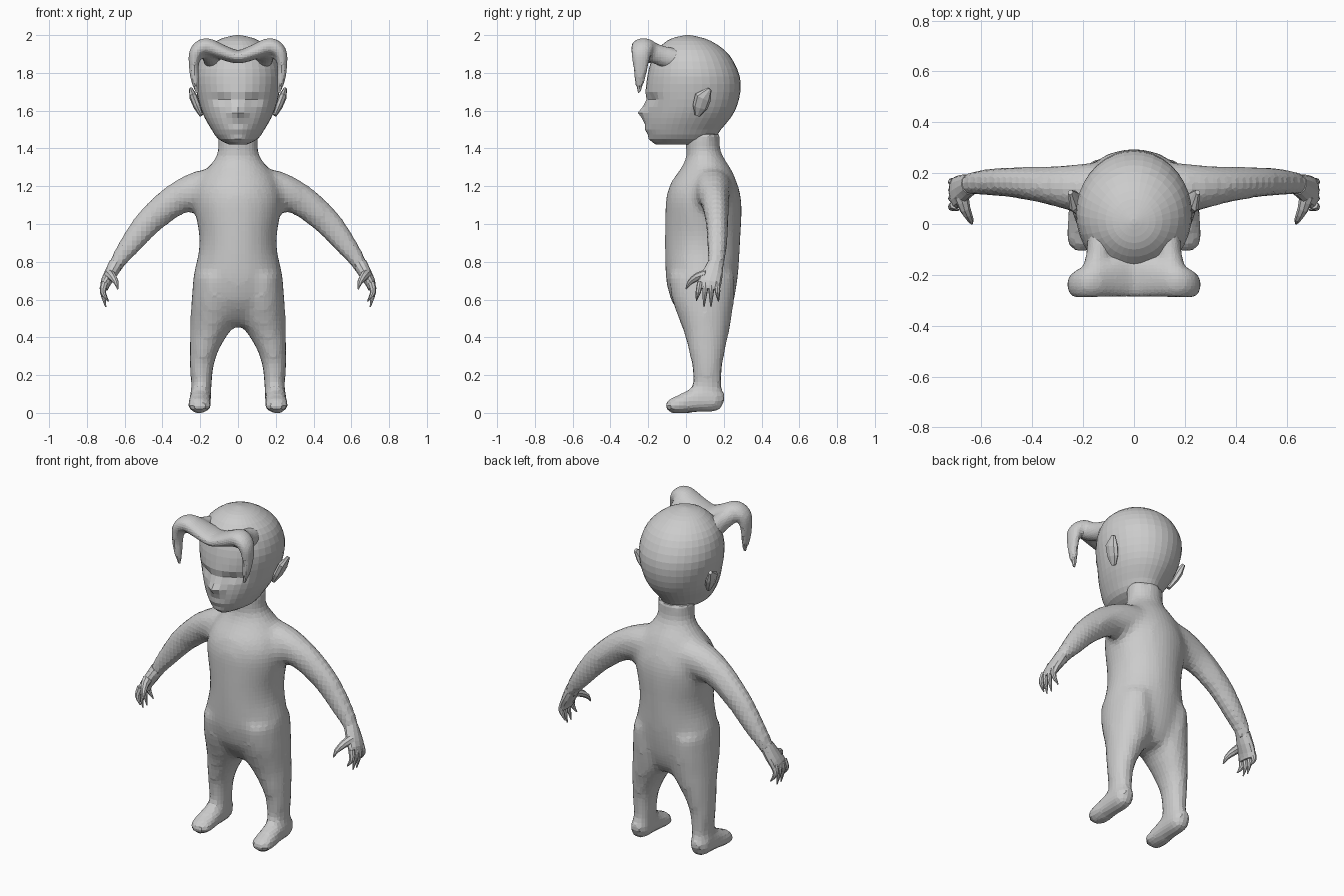
import bpy, bmesh, math
from mathutils import Vector


def spline(pts, steps):
    """Catmull-Rom through rows of (x, y, z, ra, rb)."""
    out = []
    for i in range(len(pts) - 1):
        p = [pts[max(i - 1, 0)], pts[i], pts[i + 1], pts[min(i + 2, len(pts) - 1)]]
        for s in range(steps):
            t = s / steps
            out.append([0.5 * (2 * b + (c - a) * t + (2 * a - 5 * b + 4 * c - d) * t * t
                               + (3 * b - a - 3 * c + d) * t ** 3) for a, b, c, d in zip(*p)])
    return out + [list(pts[-1])]


def tube(bm, pts, sides=16, steps=2, axis=(0, 1, 0), tangent=None, flip=False):
    """Loft ellipses along a path; ra lies along axis, rb across it."""
    if flip:
        pts = [(-p[0], *p[1:]) for p in pts]
    rows = spline(pts, steps)
    rings = []
    for i, r in enumerate(rows):
        a, b = rows[max(i - 1, 0)], rows[min(i + 1, len(rows) - 1)]
        t = Vector(tangent) if tangent else (Vector(b[:3]) - Vector(a[:3])).normalized()
        u = Vector(axis)
        u = (u - t * u.dot(t)).normalized()
        v = t.cross(u)
        ra, rb = max(r[3], 0.003), max(r[4], 0.003)
        rings.append([bm.verts.new(Vector(r[:3]) + u * ra * math.cos(k * math.tau / sides)
                                   + v * rb * math.sin(k * math.tau / sides)) for k in range(sides)])
    for a, b in zip(rings, rings[1:]):
        for k in range(sides):
            n = (k + 1) % sides
            bm.faces.new((a[k], a[n], b[n], b[k]))
    bm.faces.new(rings[0])
    bm.faces.new(rings[-1])


def stack(rows, xc=0.0):
    """Rows (z, half width, y front, y back) to loft rows."""
    return [(xc, (f + b) / 2, z, (b - f) / 2, w) for z, w, f, b in rows]


def finish(bm, name, voxel=0, smooth=0):
    bmesh.ops.recalc_face_normals(bm, faces=bm.faces[:])
    me = bpy.data.meshes.new(name)
    bm.to_mesh(me)
    bm.free()
    ob = bpy.data.objects.new(name, me)
    bpy.context.collection.objects.link(ob)
    if voxel:
        m = ob.modifiers.new("fuse", 'REMESH')
        m.mode = 'VOXEL'
        m.voxel_size = voxel
        s = ob.modifiers.new("soften", 'SMOOTH')
        s.factor, s.iterations = 0.5, smooth
    return ob


UP = (0, 0, 1)

# Body: torso, legs, feet and arms fused into one skin
bm = bmesh.new()
tube(bm, stack([
    (0.46, 0.06, 0.03, 0.19), (0.52, 0.17, -0.03, 0.23), (0.60, 0.235, -0.08, 0.255),
    (0.70, 0.24, -0.105, 0.272), (0.78, 0.225, -0.11, 0.28), (0.86, 0.207, -0.112, 0.285),
    (0.95, 0.207, -0.112, 0.29), (1.05, 0.225, -0.11, 0.295), (1.14, 0.235, -0.105, 0.292),
    (1.22, 0.21, -0.08, 0.27), (1.29, 0.165, -0.03, 0.24), (1.35, 0.12, 0.0, 0.20),
    (1.40, 0.105, 0.0, 0.18), (1.48, 0.11, 0.0, 0.18)]), 28, 2, tangent=UP)

leg = [(0.72, 0.02, 0.235, -0.09, 0.26), (0.60, 0.0, 0.247, -0.075, 0.255),
       (0.50, 0.005, 0.252, -0.04, 0.242), (0.42, 0.05, 0.254, -0.01, 0.228),
       (0.34, 0.098, 0.256, 0.01, 0.21), (0.25, 0.128, 0.256, 0.03, 0.195),
       (0.16, 0.137, 0.25, 0.035, 0.19), (0.06, 0.142, 0.25, 0.04, 0.195)]
leg = [((i + o) / 2, (f + b) / 2, z, (b - f) / 2, (o - i) / 2) for z, i, o, f, b in leg]
foot = [(0.20, 0.20, 0.055, 0.035, 0.04), (0.20, 0.165, 0.065, 0.055, 0.065),
        (0.20, 0.09, 0.075, 0.058, 0.075), (0.202, 0.02, 0.06, 0.06, 0.062),
        (0.205, -0.05, 0.042, 0.066, 0.046), (0.205, -0.09, 0.037, 0.055, 0.038),
        (0.205, -0.108, 0.037, 0.03, 0.022)]
arm = [(0.06, 0.14, 1.20, 0.11, 0.10), (0.20, 0.14, 1.18, 0.10, 0.105),
       (0.32, 0.15, 1.135, 0.078, 0.087), (0.42, 0.16, 1.06, 0.066, 0.08),
       (0.50, 0.165, 0.98, 0.06, 0.072), (0.57, 0.165, 0.89, 0.056, 0.06),
       (0.63, 0.16, 0.81, 0.048, 0.046), (0.66, 0.15, 0.75, 0.045, 0.036)]
for flip in (False, True):
    tube(bm, leg, 20, 2, tangent=UP, flip=flip)
    tube(bm, foot, 16, 2, axis=(1, 0, 0), flip=flip)
    tube(bm, arm, 16, 2, flip=flip)
finish(bm, "body", 0.025, 4)

# Hands: flat palm, four hooked fingers and a thumb
for side, flip in (("left", False), ("right", True)):
    bm = bmesh.new()
    tube(bm, [(0.645, 0.155, 0.79, 0.042, 0.038), (0.675, 0.14, 0.735, 0.055, 0.034),
              (0.70, 0.125, 0.69, 0.062, 0.028), (0.708, 0.12, 0.655, 0.058, 0.02)], 12, 2, flip=flip)
    for y, ty, tx, tz in ((0.075, 0.055, 0.69, 0.595), (0.105, 0.095, 0.70, 0.56),
                          (0.135, 0.132, 0.70, 0.56), (0.163, 0.172, 0.685, 0.59)):
        tube(bm, [(0.705, y, 0.69, 0.016, 0.02), (0.715, (y + ty) / 2, 0.64, 0.014, 0.016),
                  (tx, ty, tz, 0.003, 0.003)], 8, 3, flip=flip)
    tube(bm, [(0.68, 0.11, 0.735, 0.03, 0.025), (0.665, 0.06, 0.72, 0.022, 0.022),
              (0.645, 0.02, 0.69, 0.014, 0.014), (0.637, 0.0, 0.655, 0.003, 0.003)],
         8, 2, axis=(1, 0, 0), flip=flip)
    finish(bm, side + "_hand")

# Head: rounded skull tapering to the chin, then face relief
bm = bmesh.new()
tube(bm, stack([
    (1.422, 0.05, -0.16, 0.10), (1.45, 0.105, -0.19, 0.15), (1.50, 0.14, -0.207, 0.185),
    (1.56, 0.175, -0.212, 0.235), (1.62, 0.20, -0.208, 0.268), (1.70, 0.22, -0.208, 0.288),
    (1.78, 0.228, -0.205, 0.285), (1.86, 0.212, -0.185, 0.252), (1.92, 0.175, -0.155, 0.205),
    (1.97, 0.112, -0.10, 0.13), (1.99, 0.06, -0.05, 0.07), (2.0, 0.01, 0.0, 0.02)]),
    36, 2, tangent=UP)
# Relief bumps: x, z, x radius, z radius, depth
RELIEF = [(0, 1.59, 0.04, 0.035, 0.045), (0, 1.51, 0.06, 0.02, 0.012), (0, 1.715, 0.15, 0.02, 0.012),
          (0.09, 1.665, 0.04, 0.022, -0.022), (-0.09, 1.665, 0.04, 0.022, -0.022),
          (0, 1.45, 0.05, 0.02, 0.008)]
for v in bm.verts:
    if v.co.y < -0.05:
        v.co.y -= sum(d * math.exp(-((v.co.x - x) / rx) ** 2 - ((v.co.z - z) / rz) ** 2)
                      for x, z, rx, rz, d in RELIEF)
finish(bm, "head")

# Ears: thin leaning wedges
for side, flip in (("left", False), ("right", True)):
    bm = bmesh.new()
    tube(bm, [(0.195, 0.06, 1.575, 0.015, 0.01), (0.215, 0.075, 1.62, 0.04, 0.02),
              (0.235, 0.09, 1.67, 0.045, 0.022), (0.25, 0.125, 1.715, 0.012, 0.01)], 8, 1, flip=flip)
    finish(bm, side + "_ear")

# Hair: sweeping fringe that rises to two lobes and hangs down as curled tips
bm = bmesh.new()
half = [(0.215, -0.25, 1.685, 0.008, 0.008), (0.228, -0.245, 1.76, 0.028, 0.022),
        (0.234, -0.24, 1.84, 0.042, 0.027), (0.222, -0.237, 1.91, 0.055, 0.037),
        (0.17, -0.225, 1.94, 0.066, 0.046), (0.09, -0.21, 1.912, 0.08, 0.04)]
tube(bm, half + [(0, -0.20, 1.885, 0.09, 0.036)] + [(-p[0], *p[1:]) for p in half[::-1]], 16, 3)
for flip in (False, True):
    tube(bm, [(0.165, -0.22, 1.925, 0.05, 0.05), (0.14, -0.13, 1.89, 0.05, 0.055),
              (0.13, -0.04, 1.865, 0.05, 0.06), (0.12, 0.04, 1.85, 0.03, 0.04)],
         14, 2, axis=(1, 0, 0), flip=flip)
finish(bm, "hair", 0.014, 3)
